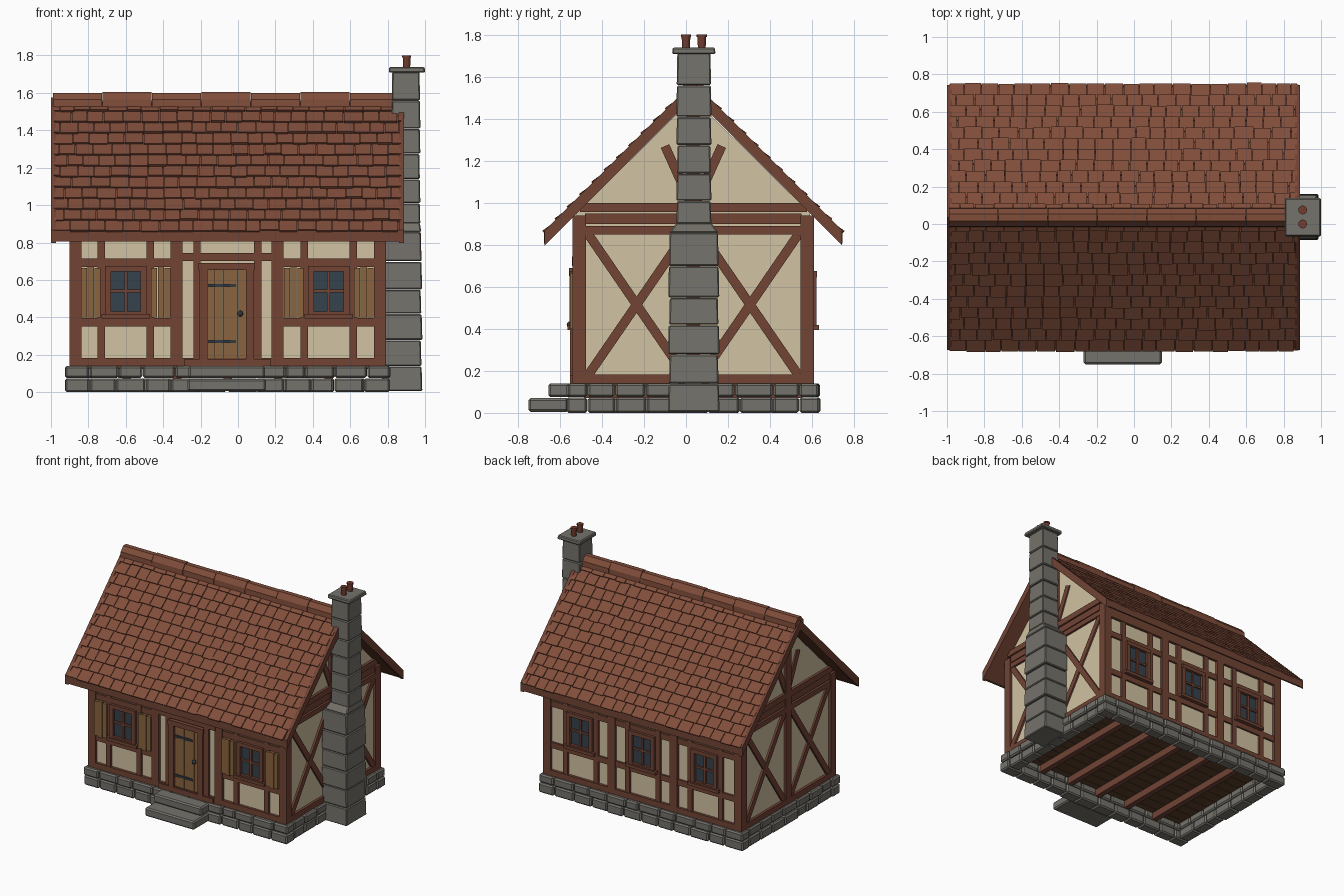
import bpy, bmesh, math, random
from mathutils import Matrix, Vector

if "Cube" in bpy.data.objects:
    bpy.data.objects.remove(bpy.data.objects["Cube"])
random.seed(4)

CX, CY = -0.055, 0.035       # house centre
HW, HD = 0.845, 0.575        # half width / depth to the timber faces


def mat(name, r, g, b):
    m = bpy.data.materials.new(name)
    m.diffuse_color = [((c / 255 + 0.055) / 1.055) ** 2.4 for c in (r, g, b)] + [1]
    m.use_nodes = True
    m.node_tree.nodes["Principled BSDF"].inputs["Base Color"].default_value = m.diffuse_color
    return m


TIMBER = mat("timber", 113, 67, 52)
TILE = mat("roof_tile", 128, 77, 58)
PLASTER = mat("plaster", 209, 194, 162)
STONE = mat("stone", 117, 114, 107)
OAK = mat("oak_plank", 138, 100, 63)
GLASS = mat("glass", 54, 66, 76)
IRON = mat("iron", 50, 58, 66)
FLOOR = mat("floor_board", 92, 64, 42)
CLAY = mat("clay_pot", 114, 60, 46)


def finish(name, bm, m, bevel=0):
    bmesh.ops.recalc_face_normals(bm, faces=bm.faces)
    me = bpy.data.meshes.new(name)
    bm.to_mesh(me)
    bm.free()
    me.materials.append(m)
    ob = bpy.data.objects.new(name, me)
    bpy.context.collection.objects.link(ob)
    if bevel:
        mod = ob.modifiers.new("bevel", "BEVEL")
        mod.width, mod.segments = bevel, 1
    return ob


def hexa(bm, pts):
    v = [bm.verts.new(p) for p in pts]
    for f in ((3, 2, 1, 0), (4, 5, 6, 7), (0, 1, 5, 4), (1, 2, 6, 5), (2, 3, 7, 6), (3, 0, 4, 7)):
        bm.faces.new([v[i] for i in f])


def rect(x0, x1, y0, y1, z):
    return [(x0, y0, z), (x1, y0, z), (x1, y1, z), (x0, y1, z)]


def boxes(name, m, items, bevel=0):
    bm = bmesh.new()
    for x0, x1, y0, y1, z0, z1 in items:
        hexa(bm, rect(x0, x1, y0, y1, z0) + rect(x0, x1, y0, y1, z1))
    return finish(name, bm, m, bevel)


def prism(name, m, prof, x0, x1):
    """Extrude a (y, z) profile, y relative to the ridge, along x."""
    bm = bmesh.new()
    f = bm.faces.new([bm.verts.new((x0, CY + y, z)) for y, z in prof])
    g = bmesh.ops.extrude_face_region(bm, geom=[f])["geom"]
    bmesh.ops.translate(bm, verts=[e for e in g if isinstance(e, bmesh.types.BMVert)], vec=(x1 - x0, 0, 0))
    return finish(name, bm, m)


def on_wall(w, u0, u1, z0, z1, d0=-0.03, d1=0.0):
    """Box on wall F/B/L/R; d is the distance out from the timber face."""
    s = -1 if w in "FL" else 1
    c, h = (CY, HD) if w in "FB" else (CX, HW)
    a, b = sorted((c + s * (h + d0), c + s * (h + d1)))
    return (u0, u1, a, b, z0, z1) if w in "FB" else (a, b, u0, u1, z0, z1)


# plaster core with gables, floor and joists
prism("plaster_walls", PLASTER, [(-.555, .15), (.555, .15), (.555, .95), (0, 1.50), (-.555, .95)], CX - HW + .02, CX + HW - .02)
boxes("floor_boards", FLOOR, [(CX - .80, CX + .80, CY - .54 + i * .09, CY - .453 + i * .09, .125, .155) for i in range(12)])
boxes("floor_joists", TIMBER, [(CX + i * .27 - .022, CX + i * .27 + .022, CY - .52, CY + .52, .07, .125) for i in range(-2, 3)])

# foundation stones, two courses on each side
stones = []


def course(a, b, put):
    n = round((b - a) / .145)
    cuts = [a] + [a + (b - a) * (i + random.uniform(-.15, .15)) / n for i in range(1, n)] + [b]
    for u, v in zip(cuts, cuts[1:]):
        put(u + .002, v - .002, random.uniform(-.007, .005))


for z0, z1 in ((0, .074), (.076, .14)):
    for s in (-1, 1):
        def fb(u, v, j):
            stones.append((u, v, *sorted((CY + s * .505, CY + s * (.6 + j))), z0, z1))

        def lr(u, v, j):
            stones.append((*sorted((CX + s * .77, CX + s * (.866 + j))), u, v, z0, z1))
        course(CX - .87, CX + .87, fb)
        course(CY - .505, CY + .505, lr)
boxes("foundation_stones", STONE, stones, .01)
boxes("door_steps", STONE, [(-.27, .15, -.75, -.56, .005, .07), (-.265, .145, -.655, -.55, .075, .14)], .01)

# timber frame: corner posts and sills
XL, XR, YF, YB = CX - HW, CX + HW, CY - HD, CY + HD
boxes("corner_posts", TIMBER, [(x, x + .064, y, y + .064, .14, .94) for x in (XL, XR - .064) for y in (YF, YB - .064)])
frame = []
for w in "FB":
    frame += [on_wall(w, XL, XR, .14, .183), on_wall(w, XL, XR, .83, .93)]
for w in "LR":
    frame += [on_wall(w, YF, YB, .14, .183), on_wall(w, YF + .06, YB - .06, .85, .89, -.03, -.003),
              on_wall(w, YF + .06, YB - .06, .90, .95, -.03, -.008), on_wall(w, CY - .54, CY + .54, .955, 1.0),
              on_wall(w, CY - .032, CY + .032, .18, 1.45)]
boxes("sills_and_plates", TIMBER, frame)

# front studs and rails
wf = (-.60, .485)            # front window centres
wb = (CX - .53, CX, CX + .53)  # back window centres
studs = [on_wall("F", a, b, .18, .85) for a, b in ((-.36, -.297), (.18, .243), (.085, .125), (-.238, -.2))]
studs += [on_wall("F", -.3, .185, .70, .745, -.03, .003)]
for c, a, b in ((wf[0], -.84, -.35), (wf[1], .24, .74)):
    studs += [on_wall("F", c + s - .02, c + s + .02, .18, .85, -.03, -.004) for s in (-.13, .13)]
    studs += [on_wall("F", a, b, z, z + .045, -.03, -.006) for z in (.352, .67)]
boxes("front_studs", TIMBER, studs)

# back studs and rails
studs = [on_wall("B", CX + s * .265 - .032, CX + s * .265 + .032, .18, .85) for s in (-1, 1)]
studs += [on_wall("B", c + s - .02, c + s + .02, .18, .85, -.03, -.004) for c in wb for s in (-.13, .13)]
studs += [on_wall("B", XL + .05, XR - .05, z, z + .045, -.03, -.006) for z in (.352, .67)]
boxes("back_studs", TIMBER, studs)

# diagonal braces on both gable ends
bm = bmesh.new()
for side in (-1, 1):
    for s in (-1, 1):
        for k, ((u0, z0), (u1, z1)) in enumerate((((.50, .18), (.04, .85)), ((.50, .85), (.04, .18)), ((.0, .97), (.135, 1.27)))):
            p, q = Vector((0, s * u0, z0)), Vector((0, s * u1, z1))
            d, c = q - p, (p + q) / 2
            x = CX + side * (HW - .018 - .002 * k)
            M = Matrix.Translation((x, CY + c.y, c.z)) @ Matrix.Rotation(math.atan2(d.z, d.y), 4, "X") @ Matrix.Diagonal((.025, d.length, .044, 1))
            bmesh.ops.create_cube(bm, size=1, matrix=M)
finish("gable_braces", bm, TIMBER)

# windows: glass, frame, bars and sill
glass, wood = [], []
for w, cs in (("F", wf), ("B", wb)):
    for c in cs:
        glass.append(on_wall(w, c - .09, c + .09, .42, .65, -.03, -.010))
        wood += [on_wall(w, c + s - .015, c + s + .015, .41, .67, -.03, .012) for s in (-.095, .095)]
        wood += [on_wall(w, c - .11, c + .11, .645, .675, -.03, .014), on_wall(w, c - .11, c + .11, .405, .43, -.03, .010),
                 on_wall(w, c - .13, c + .13, .395, .418, -.03, .024),
                 on_wall(w, c - .008, c + .008, .42, .65, -.03, .002), on_wall(w, c - .085, c + .085, .532, .548, -.03, .001)]
boxes("window_glass", GLASS, glass)
boxes("window_frames", TIMBER, wood)

# shutters beside the front windows
boxes("shutters", OAK, [on_wall("F", c + s * .1875 - .0525 + i * .036, c + s * .1875 - .0195 + i * .036, .40 - .006 * (i % 2), .665 + .006 * (i % 2), -.01, .012 + .003 * (i % 2))
                        for c in wf for s in (-1, 1) for i in range(3)])

# door
boxes("door_planks", OAK, [on_wall("F", -.162 + i * .041, -.123 + i * .041, .18, .655, -.03, -.006 + .003 * (i % 2)) for i in range(5)])
boxes("door_frame", TIMBER, [on_wall("F", -.205, -.162, .16, .66, -.03, .012), on_wall("F", .042, .085, .16, .66, -.03, .012),
                             on_wall("F", -.21, .09, .652, .69, -.03, .016), on_wall("F", -.29, .175, .14, .178, -.03, .012)])
boxes("door_hinges", IRON, [on_wall("F", -.162, -.01, z, z + .016, -.01, .004) for z in (.262, .563)])
bm = bmesh.new()
bmesh.ops.create_uvsphere(bm, u_segments=10, v_segments=6, radius=.016, matrix=Matrix.Translation((.012, YF - .012, .42)))
finish("door_knob", bm, IRON)

# roof slab and barge boards
prism("roof_slab", TIMBER, [(-.70, .81), (-.70, .855), (0, 1.555), (.70, .855), (.70, .81), (0, 1.505)], -.99, .88)
for n, x in (("left", -1.0), ("right", .862)):
    prism(n + "_barge_board", TIMBER, [(-.708, .797), (-.708, .868), (0, 1.576), (.708, .868), (.708, .797), (0, 1.505)], x, x + .026)
boxes("eave_boards", TIMBER, [(-.99, .88, CY + s * .704 - .006, CY + s * .704 + .006, .806, .866) for s in (-1, 1)])

# roof tiles: staggered rows, lower edge lifted
bm = bmesh.new()
ROWS, L = 12, .70 * math.sqrt(2)
for s in (-1, 1):
    up, nrm = Vector((0, -s, 1)).normalized(), Vector((0, s, 1)).normalized()
    eave = Vector((0, CY + s * .70, .855))
    for r in range(ROWS):
        a0, a1 = r * L / ROWS, min((r + 1.15) * L / ROWS, L)
        x = -.985 - (r % 2) * .045
        while x < .87:
            w = random.uniform(.075, .105)
            x0, x1 = max(x, -.985), min(x + w - .004, .872)
            if x1 - x0 > .015:
                lo = a0 - random.uniform(0, .007)
                h = random.uniform(.017, .022)
                X = Vector((1, 0, 0))
                def quad(k0, k1):
                    return [eave + X * xx + up * a + nrm * k for xx, a, k in ((x0, lo, k0), (x1, lo, k0), (x1, a1, k1), (x0, a1, k1))]
                hexa(bm, quad(-.002, -.004) + quad(h, .006))
            x += w
finish("roof_tiles", bm, TILE)

# ridge caps
for i in range(7):
    x0 = -.99 + i * .265
    k = .004 * (i % 2)
    prism("ridge_cap_%d" % (i + 1), TILE, [(-.05, 1.525), (-.048, 1.565), (-.018, 1.60 + k), (.018, 1.60 + k), (.048, 1.565), (.05, 1.525)],
          x0, min(x0 + .262, .84))

# chimney: stacked stone blocks, shoulder, stack and cap
bm = bmesh.new()
lv = [.005, .14, .28, .42, .55, .70, .86]
for a, b in zip(lv, lv[1:]):
    j = random.uniform(-.003, .004)
    hexa(bm, rect(.77, .982 + j, -.082 - j, .156 + j, a) + rect(.77, .978 + j, -.079 - j, .153 + j, b - .003))
hexa(bm, rect(.79, .98, -.08, .155, .857) + rect(.815, .972, -.045, .12, .905))
lv = [.90, 1.01, 1.14, 1.275, 1.41, 1.56, 1.715]
for a, b in zip(lv, lv[1:]):
    j = random.uniform(-.002, .003)
    hexa(bm, rect(.822 - j, .974 + j, -.045 - j, .12 + j, a) + rect(.824 - j, .971 + j, -.042 - j, .117 + j, b - .002))
hexa(bm, rect(.806, 1.0, -.066, .14, 1.708) + rect(.808, .998, -.064, .138, 1.738))
finish("chimney", bm, STONE, .006)

# chimney pots
bm = bmesh.new()
for y in (0.0, .075):
    bmesh.ops.create_cone(bm, cap_ends=True, segments=12, radius1=.018, radius2=.021, depth=.07, matrix=Matrix.Translation((.902, y, 1.76)))
    bmesh.ops.create_cone(bm, cap_ends=True, segments=12, radius1=.024, radius2=.024, depth=.01, matrix=Matrix.Translation((.902, y, 1.795)))
finish("chimney_pots", bm, CLAY)
